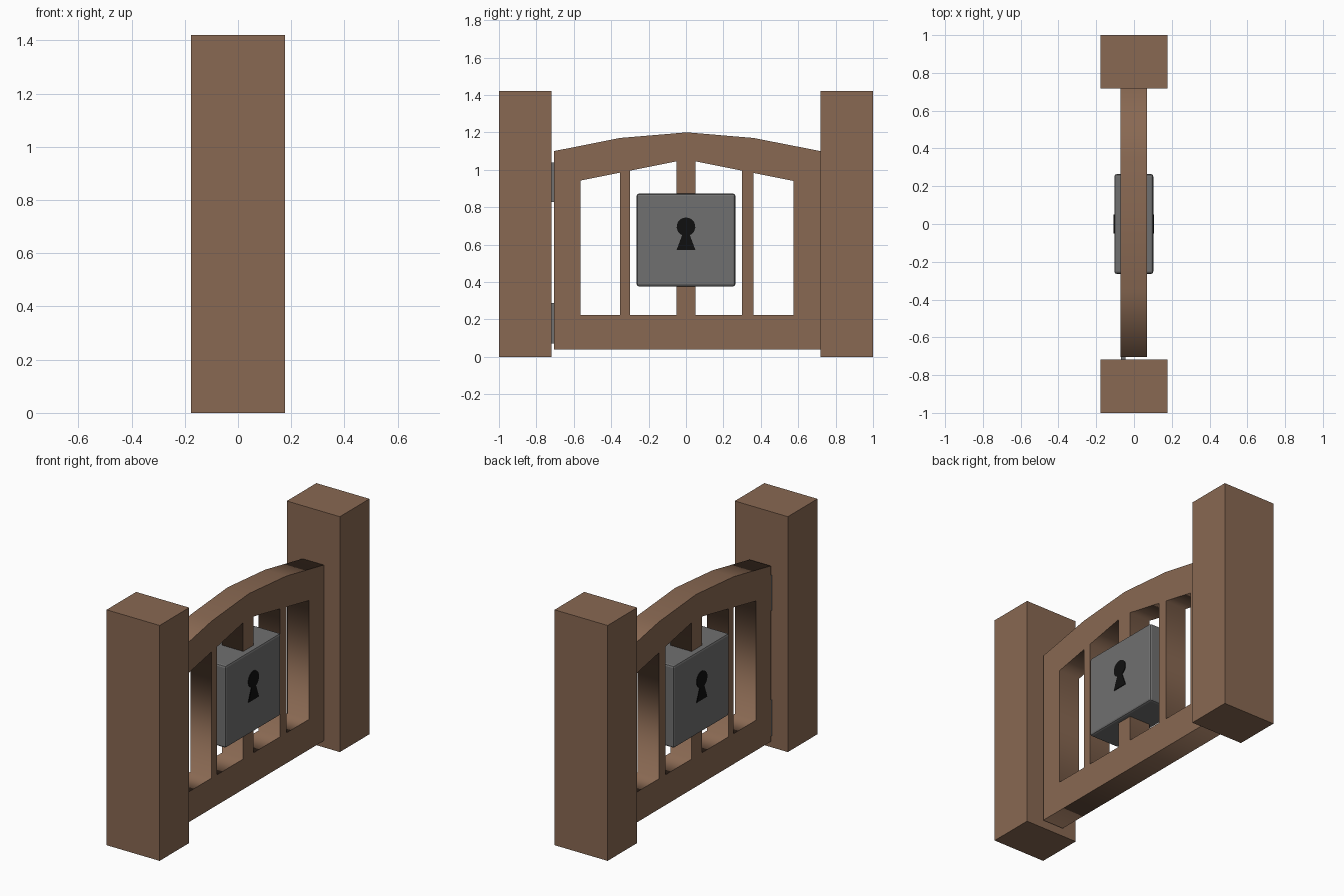
import bpy
from math import radians, sin, cos

if "Cube" in bpy.data.objects:
    bpy.data.objects.remove(bpy.data.objects["Cube"])


def material(name, color):
    m = bpy.data.materials.new(name)
    m.diffuse_color = (*color, 1)
    m.use_nodes = True
    m.node_tree.nodes["Principled BSDF"].inputs["Base Color"].default_value = m.diffuse_color
    return m


wood = material("wood", (0.25, 0.14, 0.085))
iron = material("iron", (0.16, 0.16, 0.16))
black = material("black", (0.005, 0.005, 0.005))


def panel(name, outline, x0, x1, mat, holes=()):
    """Extrude a (y, z) outline with optional holes from x0 to x1."""
    curve = bpy.data.curves.new(name, 'CURVE')
    curve.dimensions = '2D'
    curve.fill_mode = 'BOTH'
    curve.extrude = (x1 - x0) / 2
    for loop in (outline, *holes):
        spline = curve.splines.new('POLY')
        spline.points.add(len(loop) - 1)
        for point, (y, z) in zip(spline.points, loop):
            point.co = (y, z, 0, 1)
        spline.use_cyclic_u = True
    curve.materials.append(mat)
    ob = bpy.data.objects.new(name, curve)
    ob.location.x = (x0 + x1) / 2
    ob.rotation_euler = (radians(90), 0, radians(90))
    bpy.context.collection.objects.link(ob)
    bpy.ops.object.select_all(action='DESELECT')
    ob.select_set(True)
    bpy.context.view_layer.objects.active = ob
    bpy.ops.object.convert(target='MESH')
    return bpy.context.object


def box(name, x, y, z, mat, bevel=0):
    bpy.ops.mesh.primitive_cube_add(
        size=1, location=[sum(r) / 2 for r in (x, y, z)])
    ob = bpy.context.object
    ob.name = name
    ob.scale = [r[1] - r[0] for r in (x, y, z)]
    bpy.ops.object.transform_apply(location=False, rotation=False, scale=True)
    ob.data.materials.append(mat)
    if bevel:
        mod = ob.modifiers.new("edge_bevel", 'BEVEL')
        mod.width = bevel
        mod.segments = 2
    return ob


# Gate posts
box("hinge_post", (-0.177, 0.177), (-1, -0.718), (0, 1.42), wood)
box("latch_post", (-0.177, 0.177), (0.718, 1), (0, 1.42), wood)

# Arched gate leaf with four openings between the slats
arch = [(-0.705, 0.04), (0.718, 0.04), (0.718, 1.10), (0.36, 1.17),
        (0.005, 1.20), (-0.352, 1.17), (-0.705, 1.10)]
openings = []
for a, b in ((-0.565, -0.352), (-0.30, -0.05), (0.05, 0.30), (0.36, 0.575)):
    openings.append([(a, 0.223), (b, 0.223),
                     (b, 1.055 - 0.2 * abs(b)), (a, 1.055 - 0.2 * abs(a))])
panel("gate_leaf", arch, -0.072, 0.07, wood, openings)

# Hinges in the gap beside the post
for label, z in (("lower", (0.07, 0.287)), ("upper", (0.827, 1.04))):
    box(label + "_hinge", (-0.07, -0.045), (-0.722, -0.70), z, iron)

# Lock case
box("lock_case", (-0.104, 0.102), (-0.264, 0.264), (0.376, 0.872), iron, 0.012)

# Keyholes on both faces
keyhole = [(-0.05, 0.572), (0.05, 0.572)]
for i in range(17):
    t = radians(-65 + 310 * i / 16)
    keyhole.append((0.05 * cos(t), 0.695 + 0.05 * sin(t)))
for label, x0, x1 in (("right", 0.09, 0.106), ("left", -0.108, -0.092)):
    panel(label + "_keyhole", keyhole, x0, x1, black)
